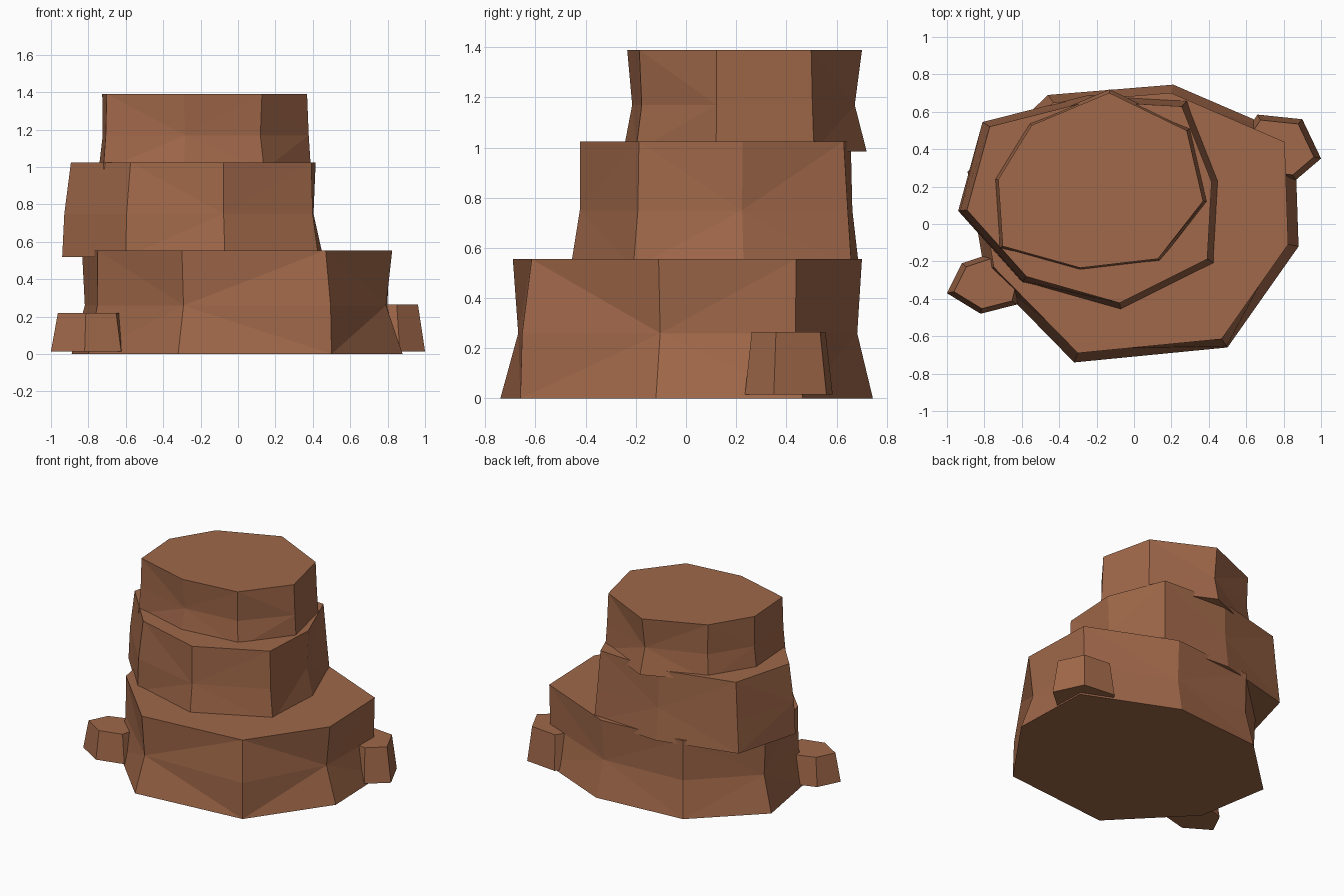
import bpy
import bmesh
from mathutils import Vector

default_cube = bpy.data.objects.get("Cube")
if default_cube:
    bpy.data.objects.remove(default_cube, do_unlink=True)

# Single clay-brown rock colour
rock_brown = bpy.data.materials.new("rock_brown")
rock_brown.use_nodes = True
colour = (0.352, 0.138, 0.067, 1)
rock_brown.diffuse_color = colour
shader = next(n for n in rock_brown.node_tree.nodes if n.type == "BSDF_PRINCIPLED")
shader.inputs["Base Color"].default_value = colour
shader.inputs["Roughness"].default_value = 0.9


def scaled_ring(outline, factors, height):
    """Shrink an outline about its middle, one factor per corner."""
    points = [Vector((x, y, 0)) for x, y in outline]
    middle = sum(points, Vector()) / len(points)
    lift = Vector((0, 0, height))
    return [middle + (p - middle) * f + lift for p, f in zip(points, factors)]


def faceted_rock(name, outline, heights, top_scale, waist=None):
    """Chipped prism: bottom ring, optional uneven waist ring, smaller top ring."""
    count = len(outline)
    bottom, top = heights[0], heights[-1]
    rings = [scaled_ring(outline, [1] * count, bottom)]
    if waist:
        rings.append(scaled_ring(outline, waist, heights[1]))
    rings.append(scaled_ring(outline, [top_scale] * count, top))

    bm = bmesh.new()
    loops = [[bm.verts.new(p) for p in ring] for ring in rings]
    bm.faces.new(reversed(loops[0]))
    bm.faces.new(loops[-1])
    for level, (low, high) in enumerate(zip(loops, loops[1:])):
        for i in range(count):
            j = (i + 1) % count
            a, b, c, d = low[i], low[j], high[j], high[i]
            # Creases fan out from every second waist corner
            if (i + level) % 2:
                triangles = (a, b, c), (a, c, d)
            else:
                triangles = (a, b, d), (b, c, d)
            for corners in triangles:
                bm.faces.new(corners)
    bmesh.ops.recalc_face_normals(bm, faces=bm.faces)
    mesh = bpy.data.meshes.new(name)
    bm.to_mesh(mesh)
    bm.free()
    mesh.materials.append(rock_brown)
    rock = bpy.data.objects.new(name, mesh)
    bpy.context.collection.objects.link(rock)
    return rock


# Three stacked tiers, each outline running counter-clockwise from the front
faceted_rock(
    "base_tier",
    [(-.32, -.74), (.5, -.66), (.88, -.12), (.86, .465),
     (.21, .745), (-.46, .69), (-.89, .28), (-.8, -.25)],
    (0, .26, .555), .937,
    waist=[.91, .99, .9, .93, .91, .93, .92, .94])

faceted_rock(
    "middle_tier",
    [(-.07, -.46), (.43, -.21), (.455, .23), (.285, .66),
     (-.24, .69), (-.81, .545), (-.94, .07), (-.6, -.31)],
    (.52, .75, 1.025), .938,
    waist=[.94, .95, .92, .97, .95, .97, .985, .99])

faceted_rock(
    "top_tier",
    [(-.29, -.25), (.14, -.2), (.39, .12), (.3, .51),
     (-.13, .72), (-.56, .54), (-.745, .24), (-.72, -.13)],
    (.985, 1.17, 1.39), .965,
    waist=[.92, .94, .98, .98, .91, .95, .96, .975])

# Small loose rocks resting against the base
faceted_rock(
    "left_boulder",
    [(1, .35), (.9, .56), (.66, .585), (.55, .42), (.6, .27), (.865, .235)],
    (.015, .265), .84)

faceted_rock(
    "right_boulder",
    [(-1, -.37), (-.82, -.48), (-.625, -.43), (-.59, -.28), (-.74, -.15), (-.92, -.21)],
    (.015, .22), .83)
